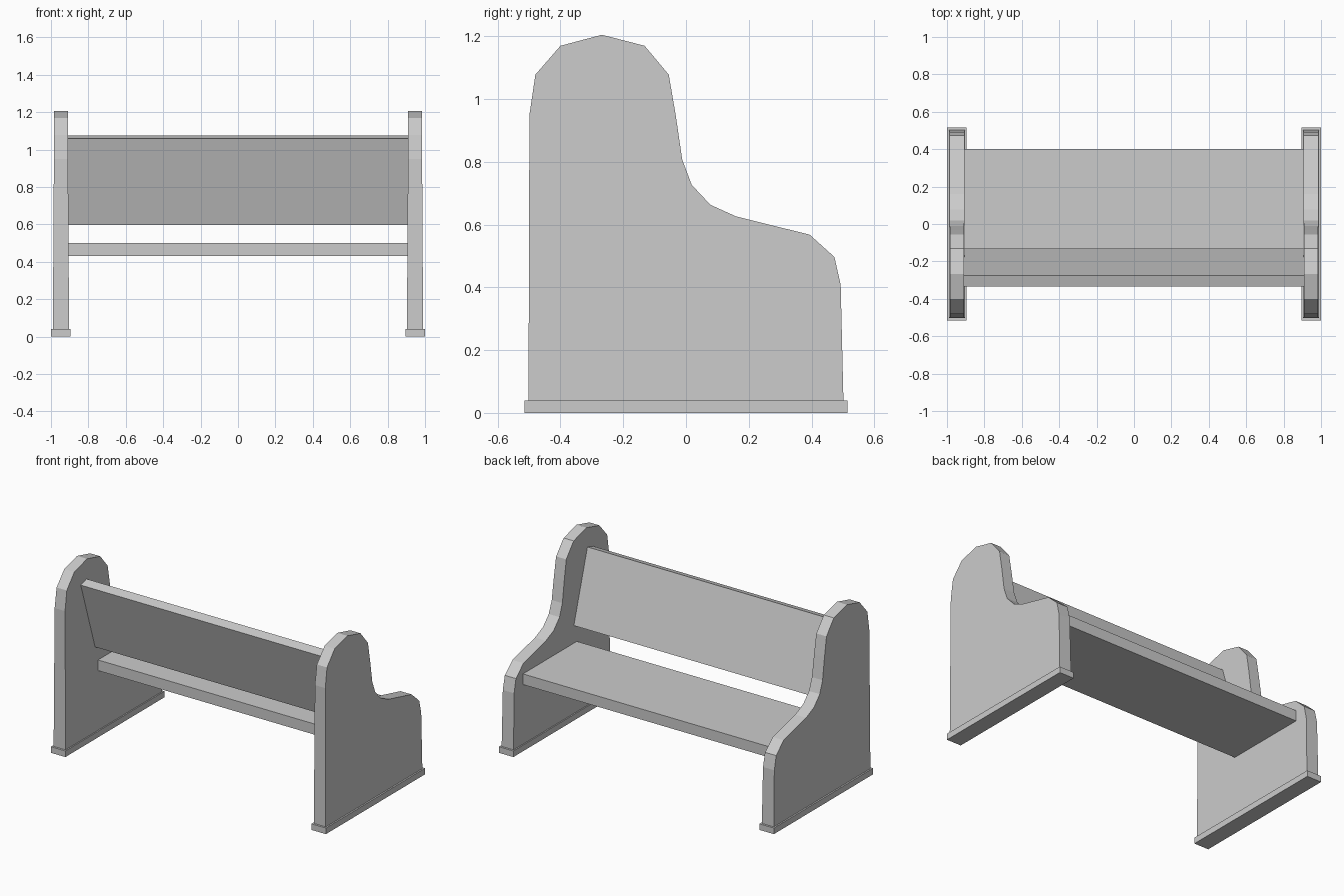
import bpy
import bmesh

if "Cube" in bpy.data.objects:
    bpy.data.objects.remove(bpy.data.objects["Cube"])

# Side outline as (y, z), tall back at -y sweeping down to the arm at +y
PROFILE = [(-0.502, 0.03), (-0.499, 0.95), (-0.48, 1.078), (-0.40, 1.17),
           (-0.268, 1.205), (-0.132, 1.17), (-0.055, 1.078), (-0.033, 0.95),
           (-0.012, 0.807), (0.018, 0.727), (0.078, 0.663), (0.16, 0.626),
           (0.394, 0.568), (0.473, 0.497), (0.493, 0.408), (0.502, 0.03)]


def rect(y0, y1, z0, z1):
    return [(y0, z0), (y0, z1), (y1, z1), (y1, z0)]


def extrude_profile(name, points, x0, x1, taper=0.0):
    """Prism along x from a (y, z) outline, thinning by taper per unit height."""
    bm = bmesh.new()
    a = [bm.verts.new((x0 + taper * z, y, z)) for y, z in points]
    b = [bm.verts.new((x1 - taper * z, y, z)) for y, z in points]
    bm.faces.new(a)
    bm.faces.new(b[::-1])
    n = len(points)
    for i in range(n):
        j = (i + 1) % n
        bm.faces.new((a[j], a[i], b[i], b[j]))
    bmesh.ops.recalc_face_normals(bm, faces=bm.faces)
    mesh = bpy.data.meshes.new(name)
    bm.to_mesh(mesh)
    bm.free()
    obj = bpy.data.objects.new(name, mesh)
    bpy.context.collection.objects.link(obj)
    return obj


# End panels and their plinths, mirrored across x
for obj in (extrude_profile("end_panels", PROFILE, 0.903, 0.99, 0.006),
            extrude_profile("end_plinths", rect(-0.515, 0.515, 0, 0.04), 0.895, 1.0)):
    mirror = obj.modifiers.new("mirror", 'MIRROR')
    mirror.use_mirror_merge = False

# Seat board
extrude_profile("seat", rect(-0.16, 0.40, 0.43, 0.50), -0.912, 0.912)

# Reclined backrest board
extrude_profile("backrest", [(-0.19, 0.597), (-0.335, 1.058),
                             (-0.275, 1.076), (-0.13, 0.615)], -0.912, 0.912)
